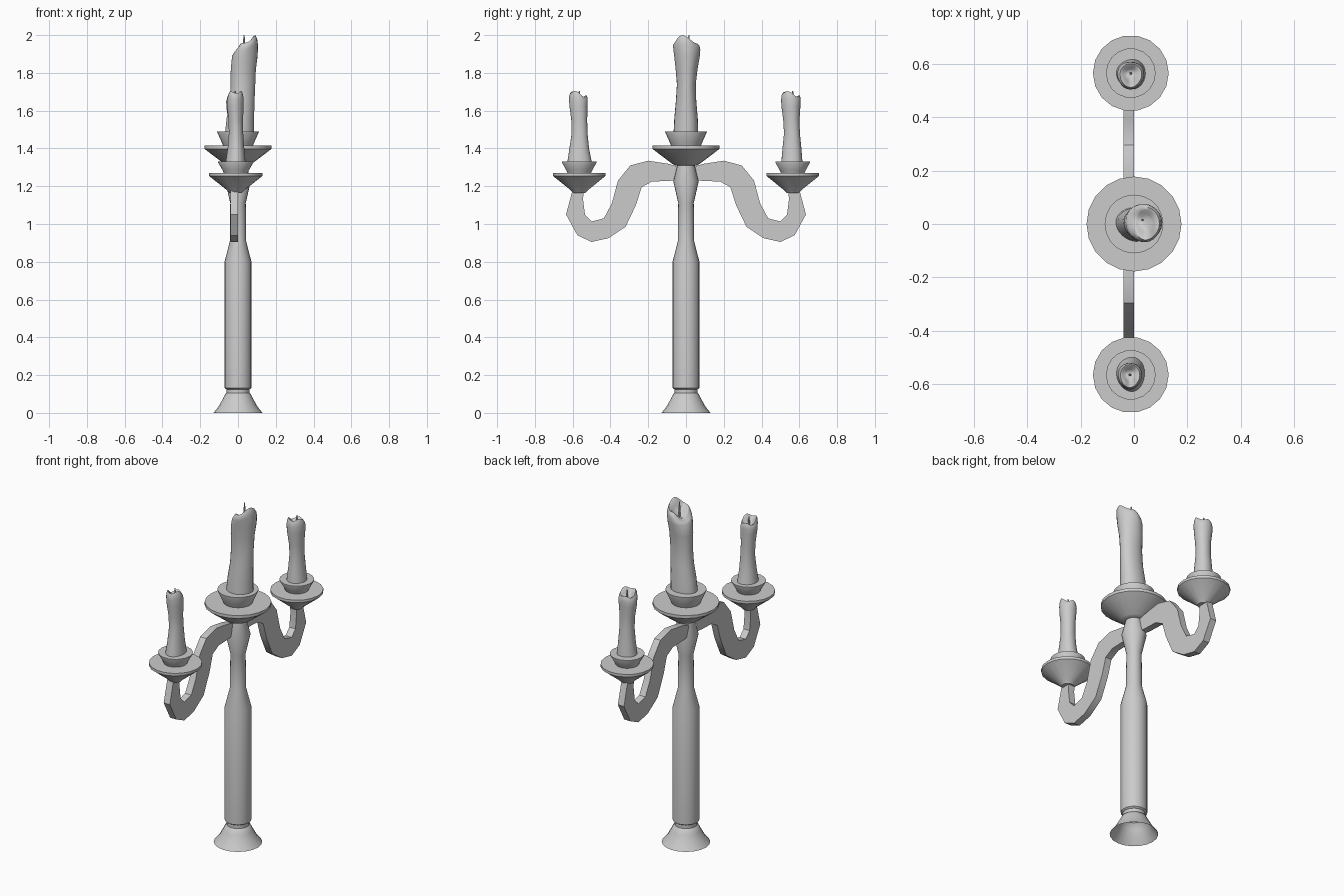
import bpy, bmesh, math


def finish(name, bm, angle=None):
    bmesh.ops.recalc_face_normals(bm, faces=bm.faces)
    me = bpy.data.meshes.new(name)
    bm.to_mesh(me)
    bm.free()
    ob = bpy.data.objects.new(name, me)
    bpy.context.collection.objects.link(ob)
    if angle:
        bpy.ops.object.select_all(action='DESELECT')
        ob.select_set(True)
        bpy.context.view_layer.objects.active = ob
        bpy.ops.object.shade_smooth_by_angle(angle=math.radians(angle))
    return ob


def skin(bm, rings, cap_start=False, cap_end=True):
    loops = [[bm.verts.new(p) for p in ring] for ring in rings]
    n = len(loops[0])
    for a, b in zip(loops, loops[1:]):
        for i in range(n):
            j = (i + 1) % n
            bm.faces.new((a[i], a[j], b[j], b[i]))
    if cap_start:
        bm.faces.new(loops[0][::-1])
    if cap_end:
        bm.faces.new(loops[-1])


def lathe(name, profile, x=0, y=0, n=20, angle=30, **caps):
    bm = bmesh.new()
    skin(bm, [[(x + r * math.cos(2 * math.pi * i / n), y + r * math.sin(2 * math.pi * i / n), z)
               for i in range(n)] for r, z in profile], **caps)
    return finish(name, bm, angle)


def candle(name, levels, tilt, bumps, wick, n=24):
    """levels: z, xmin, xmax, ymin, ymax; the last level is the tilted rim."""
    def ring(z, x0, x1, y0, y1, lift=0.0, scale=1.0, drop=0.0):
        pts = []
        for i in range(n):
            a = 2 * math.pi * i / n
            c, s = math.cos(a), math.sin(a)
            w = 1 + 0.03 * math.sin(3 * a + 4 * z)
            h = tilt[0] * c + tilt[1] * s + bumps * math.cos(3 * a + 1)
            pts.append(((x0 + x1) / 2 + (x1 - x0) / 2 * c * w * scale,
                        (y0 + y1) / 2 + (y1 - y0) / 2 * s * w * scale,
                        z + h * lift - drop))
        return pts
    rings = [ring(*l) for l in levels[:-2]]
    rings.append(ring(*levels[-2], lift=0.6))
    top = levels[-1]
    # rounded rim, then the melted hollow
    for lift, scale, drop in ((0.95, 1, 0.012), (1, .88, 0), (.95, .72, .004),
                              (.6, .5, .022), (.2, .25, .03)):
        rings.append(ring(*top, lift=lift, scale=scale, drop=drop))
    bm = bmesh.new()
    skin(bm, rings, cap_start=True)
    finish(name, bm, 70)
    wx, wy, wz = wick
    lathe(name + "_wick", [(.005, wz - .09), (.005, wz - .03), (.003, wz)], wx, wy, n=6, cap_start=True)


# central column with an open flared foot
lathe("column", [(.13, 0), (.102, .035), (.08, .075), (.068, .10), (.061, .105), (.061, .125),
                 (.071, .132), (.071, .80), (.043, .91), (.041, 1.11), (.067, 1.225),
                 (.046, 1.31), (.046, 1.33)])

# central drip dish and candle cup
lathe("centre_dish", [(.055, 1.31), (.072, 1.318), (.178, 1.398), (.178, 1.415)], cap_start=True)
lathe("centre_cup", [(.075, 1.405), (.085, 1.43), (.11, 1.485), (.11, 1.49)], cap_start=True)

# curved side arms: matching upper and lower outlines in the y-z plane
upper = [(.03, 1.30), (.09, 1.318), (.20, 1.335), (.295, 1.31), (.36, 1.23), (.392, 1.11),
         (.435, 1.03), (.50, 1.013), (.535, 1.05), (.545, 1.13), (.54, 1.20)]
lower = [(.03, 1.235), (.09, 1.228), (.18, 1.225), (.235, 1.195), (.265, 1.10), (.32, .985),
         (.41, .925), (.50, .905), (.575, .94), (.635, 1.05), (.595, 1.20)]
X = -.012
for side, s in (("front", -1), ("back", 1)):
    bm = bmesh.new()
    skin(bm, [[(-.04, s * u[0], u[1]), (0, s * u[0], u[1]),
               (0, s * l[0], l[1]), (-.04, s * l[0], l[1])]
              for u, l in zip(upper, lower)], cap_start=True)
    finish(side + "_arm", bm, 35)
    y = s * .565
    lathe(side + "_dish", [(.034, 1.165), (.045, 1.178), (.142, 1.255), (.142, 1.27)],
          X, y, n=18, cap_start=True)
    lathe(side + "_cup", [(.06, 1.262), (.07, 1.285), (.093, 1.325), (.093, 1.33)],
          X, y, n=18, cap_start=True)

# melted candles
candle("centre_candle", [
    (1.48, -.068, .085, -.064, .066), (1.56, -.06, .085, -.06, .064), (1.65, -.045, .087, -.052, .056),
    (1.74, -.04, .09, -.047, .053), (1.82, -.04, .093, -.054, .062), (1.89, -.033, .102, -.062, .074),
    (1.925, -.022, .104, -.067, .076), (1.957, -.006, .10, -.068, .072)],
    (.03, -.012), .01, (.032, .015, 2.0))
candle("front_candle", [
    (1.32, -.066, .042, -.628, -.496), (1.40, -.054, .034, -.616, -.512), (1.48, -.048, .028, -.604, -.52),
    (1.55, -.05, .026, -.606, -.522), (1.62, -.058, .03, -.615, -.52),
    (1.655, -.06, .03, -.618, -.519), (1.687, -.056, .026, -.617, -.52)],
    (.004, -.013), .009, (-.015, -.565, 1.705))
candle("back_candle", [
    (1.32, -.066, .045, .505, .618), (1.40, -.056, .036, .512, .612), (1.48, -.05, .03, .52, .604),
    (1.55, -.052, .03, .516, .602), (1.62, -.062, .036, .507, .607),
    (1.655, -.063, .038, .505, .609), (1.687, -.058, .034, .507, .607)],
    (.004, -.012), .008, (-.012, .565, 1.705))
